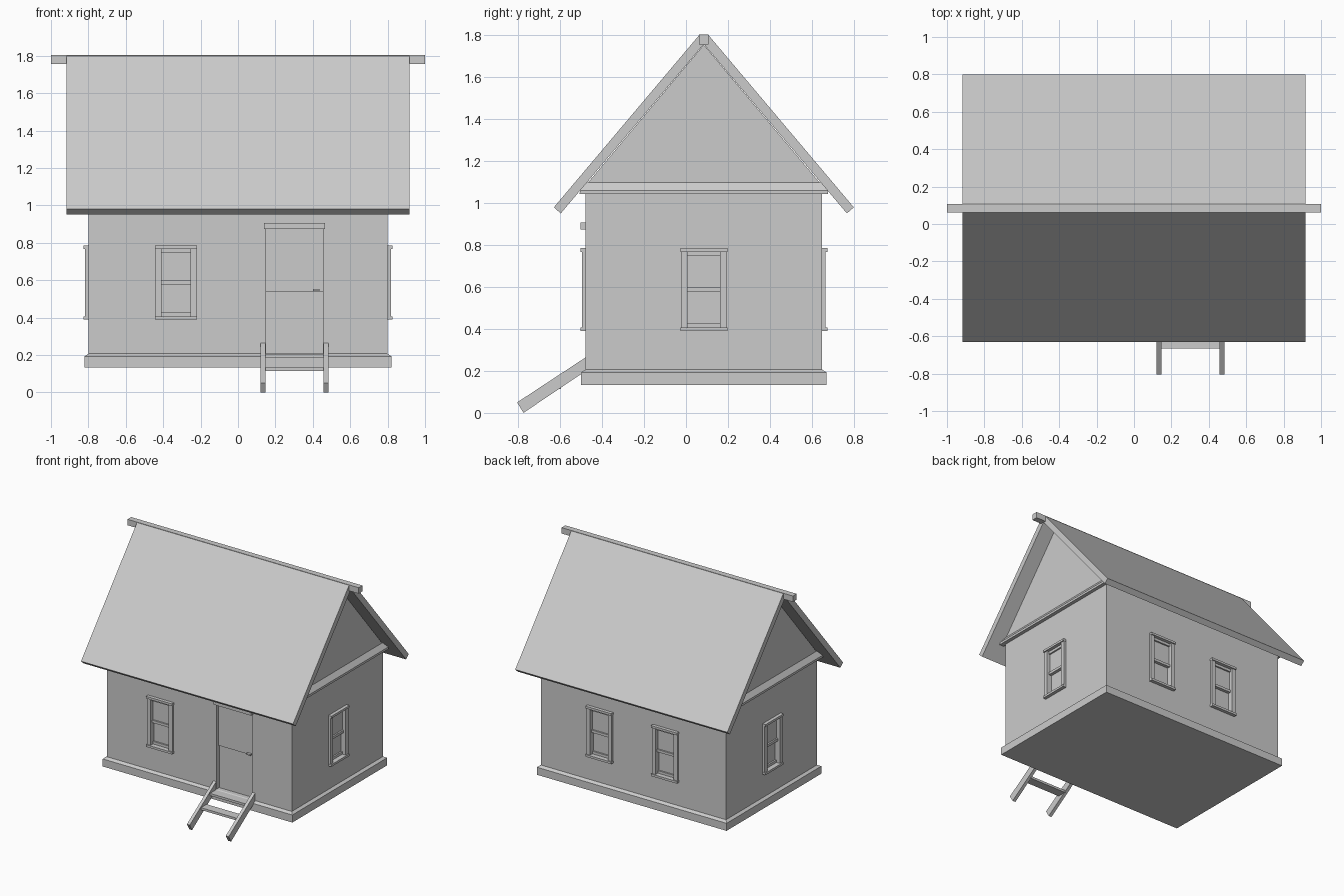
import bpy, bmesh
from math import pi
from mathutils import Matrix, Vector

if "Cube" in bpy.data.objects:
    bpy.data.objects.remove(bpy.data.objects["Cube"])

CY = 0.085          # y of the ridge / house centre line
FRONT, BACK, SIDE = -0.478, 0.648, 0.80


def finish(name, bm, matrix=None):
    bmesh.ops.recalc_face_normals(bm, faces=bm.faces)
    me = bpy.data.meshes.new(name)
    if matrix:
        bm.transform(matrix)
    bm.to_mesh(me)
    bm.free()
    ob = bpy.data.objects.new(name, me)
    bpy.context.collection.objects.link(ob)
    return ob


def add_box(bm, x0, x1, y0, y1, z0, z1):
    m = Matrix.Translation(((x0 + x1) / 2, (y0 + y1) / 2, (z0 + z1) / 2)) @ \
        Matrix.Diagonal((x1 - x0, y1 - y0, z1 - z0, 1))
    return bmesh.ops.create_cube(bm, size=1, matrix=m)['verts']


def boxes(name, dims, matrix=None):
    bm = bmesh.new()
    for d in dims:
        add_box(bm, *d)
    return finish(name, bm, matrix)


def prism_x(name, pts, x0, x1):
    """Extrude a (y, z) profile along x."""
    bm = bmesh.new()
    f = bm.faces.new([bm.verts.new((x0, y, z)) for y, z in pts])
    r = bmesh.ops.extrude_face_region(bm, geom=[f])
    vs = [g for g in r['geom'] if isinstance(g, bmesh.types.BMVert)]
    bmesh.ops.translate(bm, verts=vs, vec=(x1 - x0, 0, 0))
    return finish(name, bm)


# walls with gables
walls = prism_x("walls", [(FRONT, 0.15), (BACK, 0.15), (BACK, 1.085),
                          (CY, 1.755), (FRONT, 1.085)], -SIDE, SIDE)

# foundation skirt with sloped top edge
boxes("foundation", [(-0.82, 0.82, -0.50, 0.67, 0.134, 0.193)])
bm = bmesh.new()
for v in add_box(bm, -0.82, 0.82, -0.50, 0.67, 0.193, 0.207):
    if v.co.z > 0.2:
        v.co.x *= SIDE / 0.82
        v.co.y = FRONT if v.co.y < 0 else BACK
finish("foundation_slope", bm)

# roof slabs, ridge beam and sloped gable trims
for s, name in ((1, "roof_back"), (-1, "roof_front")):
    prism_x(name, [(CY + s * y, z) for y, z in
                   ((0.023, 1.80), (0.715, 0.98), (0.682, 0.951), (-0.011, 1.771))],
            -0.917, 0.917)
boxes("ridge_beam", [(-1, 1, CY - 0.023, CY + 0.023, 1.757, 1.803)])
for s, name in ((1, "gable_trim_right"), (-1, "gable_trim_left")):
    bm = bmesh.new()
    rows = [(0.79, 1.043, 0.593), (0.828, 1.043, 0.593),
            (0.828, 1.06, 0.59), (0.80, 1.098, 0.558), (0.79, 1.098, 0.558)]
    ends = [[bm.verts.new((s * x, CY + e * h, z)) for x, z, h in rows] for e in (-1, 1)]
    for e in ends:
        bm.faces.new(e)
    for i in range(5):
        j = (i + 1) % 5
        bm.faces.new((ends[0][i], ends[0][j], ends[1][j], ends[1][i]))
    finish(name, bm)

# windows: local frame has -y outward from the wall plane, x across
placements = {
    "front_window": (Vector((-0.331, FRONT, 0)), 0),
    "right_window": (Vector((SIDE, 0.085, 0)), pi / 2),
    "left_window": (Vector((-SIDE, 0.085, 0)), -pi / 2),
    "back_window_a": (Vector((0.287, BACK, 0)), pi),
    "back_window_b": (Vector((-0.28, BACK, 0)), pi),
}
cut = bmesh.new()
for name, (loc, rot) in placements.items():
    m = Matrix.Translation(loc) @ Matrix.Rotation(rot, 4, 'Z')
    boxes(name + "_frame", [
        (-0.112, 0.112, -0.026, 0.01, 0.768, 0.785),
        (-0.112, 0.112, -0.026, 0.01, 0.39, 0.407),
        (-0.11, -0.078, -0.017, 0.01, 0.407, 0.768),
        (0.078, 0.11, -0.017, 0.01, 0.407, 0.768)], m)
    boxes(name + "_rails", [(-0.078, 0.078, y, 0.036, z, z + 0.02)
                            for z, y in ((0.748, 0.0), (0.578, 0.0), (0.407, 0.012))], m)
    boxes(name + "_panes", [(-0.078, 0.078, 0.012, 0.036, 0.598, 0.748),
                            (-0.078, 0.078, 0.024, 0.036, 0.427, 0.578)], m)
    vs = add_box(cut, -0.078, 0.078, -0.05, 0.035, 0.407, 0.768)
    bmesh.ops.transform(cut, matrix=m, verts=vs)

# recesses for windows and door
add_box(cut, 0.15, 0.455, FRONT - 0.05, FRONT + 0.045, 0.207, 0.875)
cutter = finish("opening_cutter", cut)
cutter.hide_render = True
cutter.display_type = 'WIRE'
mod = walls.modifiers.new("openings", 'BOOLEAN')
mod.operation = 'DIFFERENCE'
mod.solver = 'EXACT'
mod.object = cutter

# two-leaf door, header and handle
boxes("door_upper", [(0.15, 0.455, FRONT + 0.024, FRONT + 0.05, 0.54, 0.875)])
boxes("door_lower", [(0.15, 0.455, FRONT + 0.034, FRONT + 0.05, 0.207, 0.54)])
boxes("door_header", [(0.139, 0.466, -0.502, FRONT + 0.01, 0.875, 0.907)])
boxes("door_handle", [(0.40, 0.437, FRONT + 0.004, FRONT + 0.03, 0.543, 0.553)])

# entry stairs
for x, name in ((0.121, "stair_stringer_left"), (0.458, "stair_stringer_right")):
    prism_x(name, [(FRONT, 0.265), (-0.805, 0.05), (-0.775, 0.0), (FRONT, 0.2)],
            x, x + 0.025)
boxes("stair_treads", [(0.14, 0.465, -0.665, -0.595, 0.115, 0.133),
                       (0.14, 0.465, -0.555, -0.485, 0.185, 0.203)])
